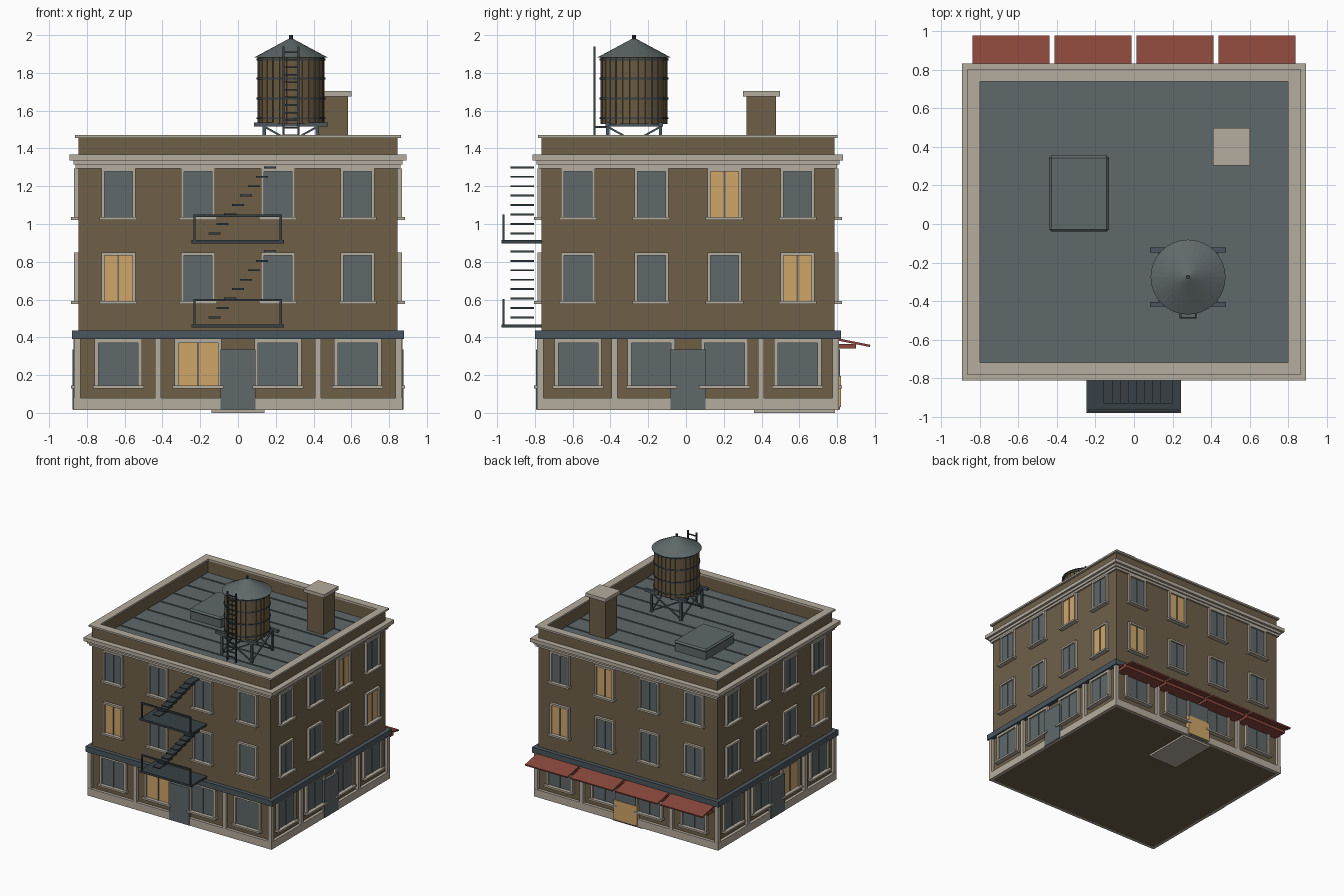
import bpy, bmesh, math
from mathutils import Matrix, Vector

if "Cube" in bpy.data.objects:
    bpy.data.objects.remove(bpy.data.objects["Cube"])


def material(name, rgb):
    m = bpy.data.materials.new(name)
    lin = [((c / 255 + 0.055) / 1.055) ** 2.4 for c in rgb]
    m.diffuse_color = (*lin, 1)
    m.use_nodes = True
    m.node_tree.nodes["Principled BSDF"].inputs["Base Color"].default_value = m.diffuse_color
    return m


BRICK = material("brown brick", (110, 96, 73))
STONE = material("pale stone", (181, 172, 157))
SLATE = material("slate grey", (95, 104, 106))
BAND = material("dark blue grey", (74, 86, 93))
IRON = material("dark iron", (56, 65, 70))
RED = material("awning red", (139, 72, 61))
AMBER = material("lit amber", (208, 166, 105))
WOOD = material("tank wood", (106, 90, 66))

parts = {}
CY = 0.01            # centre of the building in y
HX, HY = 0.845, 0.775


def mesh(name, mat):
    if name not in parts:
        parts[name] = (bmesh.new(), mat)
    return parts[name][0]


def box(name, mat, x0, x1, y0, y1, z0, z1, m=Matrix()):
    c = Matrix.Translation(((x0 + x1) / 2, (y0 + y1) / 2, (z0 + z1) / 2))
    s = Matrix.Diagonal((x1 - x0, y1 - y0, z1 - z0, 1))
    bmesh.ops.create_cube(mesh(name, mat), size=1, matrix=m @ c @ s)


def cone(name, mat, x, y, z0, z1, r0, r1, n=32):
    bmesh.ops.create_cone(mesh(name, mat), cap_ends=True, segments=n, radius1=r0, radius2=r1,
                          depth=z1 - z0, matrix=Matrix.Translation((x, y, (z0 + z1) / 2)))


def rod(name, mat, a, b, t):
    a, b = Vector(a), Vector(b)
    m = Matrix.Translation((a + b) / 2) @ (b - a).to_track_quat('Z', 'Y').to_matrix().to_4x4()
    L = (b - a).length / 2
    box(name, mat, -t / 2, t / 2, -t / 2, t / 2, -L, L, m)


def slab(name, mat, hx, hy, z0, z1):
    box(name, mat, -hx, hx, CY - hy, CY + hy, z0, z1)


def ring(name, mat, hx, hy, t, z0, z1):
    for s in (-1, 1):
        box(name, mat, *sorted((s * hx, s * (hx - t))), CY - hy, CY + hy, z0, z1)
        box(name, mat, -hx + t, hx - t, *sorted((CY + s * hy, CY + s * (hy - t))), z0, z1)


# Main body, base, bands, cornice and parapet
slab("brick_walls", BRICK, HX, HY, 0.016, 1.345)
slab("roof_deck", SLATE, HX - 0.01, HY - 0.01, 1.34, 1.35)
slab("stone_base", STONE, 0.87, 0.80, 0.016, 0.08)
slab("shop_band", BAND, 0.88, 0.81, 0.39, 0.437)
ring("cornice", STONE, 0.86, 0.79, 0.05, 1.295, 1.315)
ring("cornice", STONE, 0.872, 0.802, 0.06, 1.315, 1.337)
ring("cornice", STONE, 0.892, 0.822, 0.08, 1.337, 1.367)
ring("parapet", BRICK, HX, HY, 0.04, 1.345, 1.456)
ring("parapet_cap", STONE, 0.863, 0.793, 0.066, 1.455, 1.47)
for i in range(8):
    y = CY - 0.63 + 0.18 * i
    box("roof_seams", SLATE, -0.8, 0.8, y - 0.006, y + 0.006, 1.35, 1.355)


# Windows: u runs along the wall, d is the wall distance from the centre
def window(m, u, d, hw, z0, z1, fr, lit):
    pane = ("lit_panes", AMBER) if lit else ("window_panes", SLATE)
    box(*pane, u - hw + fr, u + hw - fr, -d - 0.009, -d, z0, z1 - fr, m)
    box("window_mullions", SLATE, u - 0.005, u + 0.005, -d - 0.014, -d, z0, z1 - fr, m)
    for s in (-1, 1):
        a, b = sorted((u + s * hw, u + s * (hw - fr)))
        box("window_frames", STONE, a, b, -d - 0.022, -d, z0, z1, m)
    box("window_frames", STONE, u - hw + fr, u + hw - fr, -d - 0.022, -d, z1 - fr, z1, m)
    box("window_sills", STONE, u - hw - 0.01, u + hw + 0.01, -d - 0.04, -d, z0 - 0.015, z0, m)


# (side, floor, bay) of the lit windows; sides are front, right, back, left
LIT = {(0, 1, 0), (0, 0, 1), (1, 2, 2), (1, 1, 3), (2, 2, 1), (2, 1, 0), (3, 1, 3), (3, 0, 2)}
for k in range(4):
    m = Matrix.Translation((0, CY, 0)) @ Matrix.Rotation(k * math.pi / 2, 4, 'Z')
    half, d = (HX, HY) if k % 2 == 0 else (HY, HX)
    for i in range(4):
        u = half * (i - 1.5) / 2
        window(m, u, d, 0.125, 0.145, 0.39, 0.02, (k, 0, i) in LIT)
        for floor, z in ((1, 0.592), (2, 1.037)):
            window(m, u, d, 0.09, z, z + 0.258, 0.016, (k, floor, i) in LIT)
    # Shopfront pilasters and corner piers
    for u in (-half / 2, half / 2):
        box("pilasters", STONE, u - 0.016, u + 0.016, -d - 0.025, -d, 0.06, 0.39, m)
    for s in (-1, 1):
        a, b = sorted((s * (half + 0.024), s * (half - 0.01)))
        box("corner_piers", STONE, a, b, -d - 0.024, -d + 0.01, 0.06, 0.39, m)
    # Doors
    box("doors", SLATE, -0.093, 0.093, -d - 0.03, -d, 0.018, 0.335, m)

# Back entrance lit panel and low step
box("entrance_panel", AMBER, -0.11, 0.11, CY + HY, CY + HY + 0.036, 0.03, 0.195)
box("entrance_step", STONE, -0.14, 0.14, 0.36, 0.79, 0, 0.017)

# Awnings along the back
for x in (-0.637, -0.212, 0.212, 0.637):
    m = Matrix.Translation((x, 0.79, 0.398)) @ Matrix.Rotation(math.radians(-11.5), 4, 'X')
    box("awnings", RED, -0.2, 0.2, 0, 0.19, -0.012, 0.0, m)
    box("awning_boxes", RED, x - 0.2, x + 0.2, 0.78, 0.9, 0.34, 0.366)

# Fire escape: platforms, front rails and stair treads
for z in (0.452, 0.897):
    box("escape_platforms", IRON, -0.245, 0.243, -0.978, -0.765, z, z + 0.017)
    for x in (-0.23, 0.227):
        box("escape_rails", IRON, x - 0.006, x + 0.006, -0.972, -0.96, z, z + 0.15)
    box("escape_rails", IRON, -0.236, 0.233, -0.972, -0.96, z + 0.14, z + 0.152)
    for i in range(8):
        x, t = -0.125 + 0.042 * i, z + 0.053 + 0.05 * i
        box("escape_treads", IRON, x - 0.032, x + 0.032, -0.93, -0.805, t - 0.005, t + 0.005)

# Water tower
TX, TY = 0.28, -0.275
cone("tank_core", WOOD, TX, TY, 1.53, 1.885, 0.172, 0.172, 28)
for i in range(28):
    m = Matrix.Translation((TX, TY, 0)) @ Matrix.Rotation(math.tau * i / 28, 4, 'Z')
    box("tank_staves", WOOD, 0.16, 0.177, -0.017, 0.017, 1.53, 1.885, m)
for z in (1.56, 1.665, 1.77, 1.87):
    cone("tank_hoops", IRON, TX, TY, z - 0.005, z + 0.005, 0.182, 0.182)
cone("tank_roof", SLATE, TX, TY, 1.882, 1.98, 0.194, 0.012)
cone("tank_finial", IRON, TX, TY, 1.97, 2.0, 0.011, 0.011, 10)
for s in (-1, 1):
    y = TY + s * 0.14
    box("tank_beams", BAND, TX - 0.196, TX + 0.196, y - 0.012, y + 0.012, 1.515, 1.538)
    x = TX + s * 0.14
    box("tank_beams", BAND, x - 0.012, x + 0.012, TY - 0.15, TY + 0.15, 1.515, 1.53)
    for t in (-1, 1):
        rod("tower_legs", BAND, (TX + s * 0.14, TY + t * 0.14, 1.35),
            (TX + s * 0.14, TY + t * 0.14, 1.52), 0.018)
        rod("tower_braces", BAND, (TX + t * 0.14, y, 1.515), (TX - t * 0.14, y, 1.36), 0.01)
        rod("tower_braces", BAND, (x, TY + t * 0.14, 1.515), (x, TY - t * 0.14, 1.36), 0.01)

# Ladder on the tower
for x in (TX - 0.04, TX + 0.04):
    box("ladder", IRON, x - 0.005, x + 0.005, TY - 0.215, TY - 0.205, 1.35, 1.94)
    box("ladder", IRON, x - 0.005, x + 0.005, TY - 0.21, TY - 0.13, 1.508, 1.518)
for i in range(14):
    z = 1.39 + 0.04 * i
    box("ladder", IRON, TX - 0.04, TX + 0.04, TY - 0.214, TY - 0.206, z - 0.004, z + 0.004)

# Chimney and roof hatch
box("chimney", BRICK, 0.427, 0.583, 0.32, 0.476, 1.345, 1.68)
box("chimney_cap", STONE, 0.408, 0.602, 0.303, 0.497, 1.675, 1.704)
box("roof_hatch", SLATE, -0.43, -0.14, -0.03, 0.345, 1.345, 1.42)
box("hatch_lid", SLATE, -0.44, -0.13, -0.04, 0.355, 1.415, 1.44)

# Turn the collected meshes into objects
for name, (bm, mat) in parts.items():
    bmesh.ops.recalc_face_normals(bm, faces=bm.faces)
    me = bpy.data.meshes.new(name)
    bm.to_mesh(me)
    bm.free()
    me.materials.append(mat)
    bpy.context.collection.objects.link(bpy.data.objects.new(name, me))

# Soften the hatch lid edge
bev = bpy.data.objects["hatch_lid"].modifiers.new("edge", 'BEVEL')
bev.width, bev.segments = 0.012, 1
